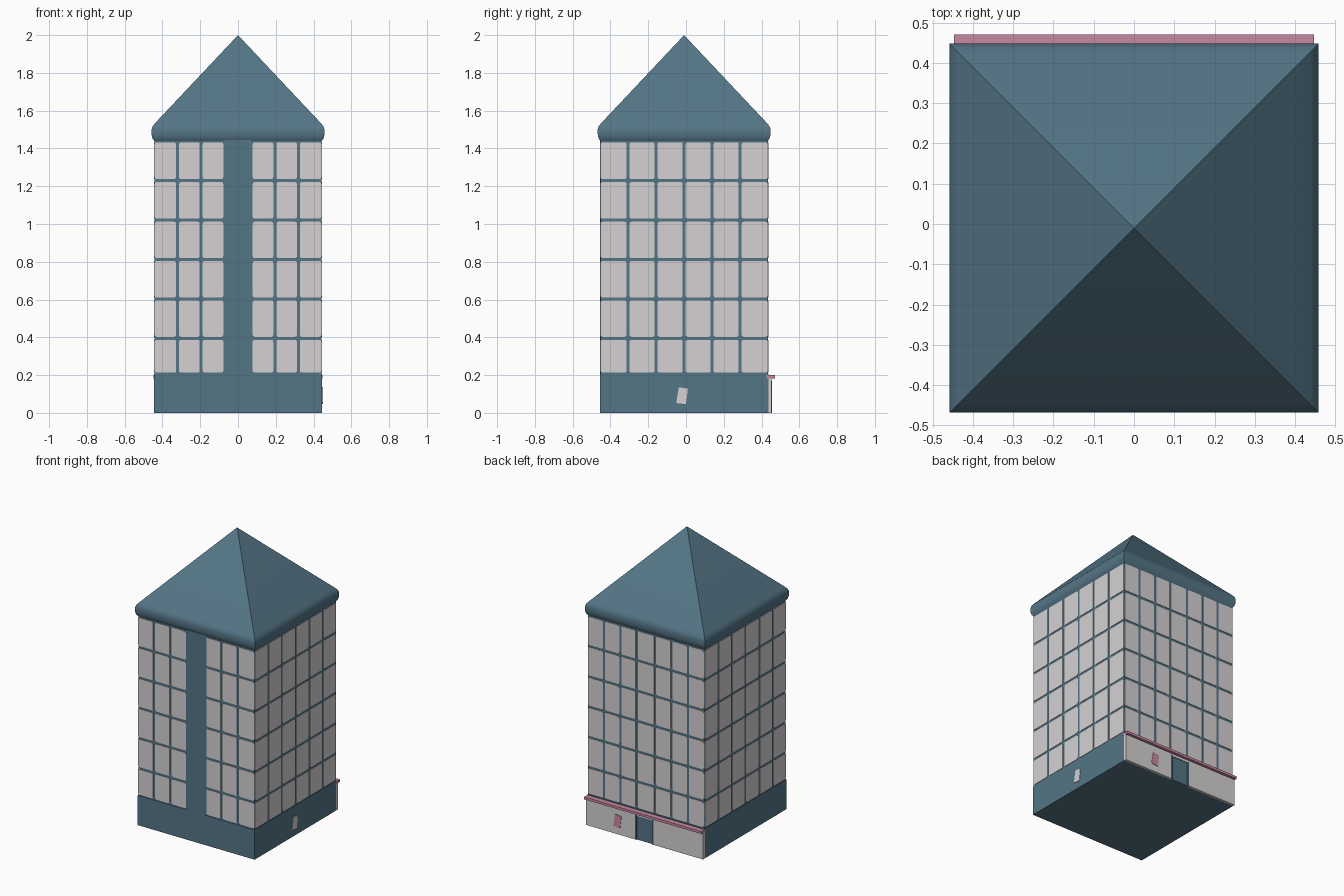
import bpy, bmesh, math
from mathutils import Vector

if "Cube" in bpy.data.objects:
    bpy.data.objects.remove(bpy.data.objects["Cube"])

CY = -0.01          # tower centre in y
H = 0.443           # half width of the wall core
Z0, Z1 = 0.205, 1.44


def mat(name, c):
    m = bpy.data.materials.new(name)
    m.diffuse_color = (*c, 1)
    m.use_nodes = True
    m.node_tree.nodes["Principled BSDF"].inputs["Base Color"].default_value = m.diffuse_color
    return m


TEAL = mat("slate teal", (0.09, 0.18, 0.24))
LIGHT = mat("pale grey", (0.67, 0.64, 0.65))
PINK = mat("dusty pink", (0.58, 0.25, 0.37))


def finish(bm, name, m):
    bmesh.ops.recalc_face_normals(bm, faces=bm.faces)
    me = bpy.data.meshes.new(name)
    bm.to_mesh(me)
    bm.free()
    me.materials.append(m)
    ob = bpy.data.objects.new(name, me)
    bpy.context.collection.objects.link(ob)
    return ob


def box(name, m, x0, x1, y0, y1, z0, z1):
    bm = bmesh.new()
    bmesh.ops.create_cube(bm, size=1)
    for v in bm.verts:
        v.co = Vector(((x0 + x1) / 2 + v.co.x * (x1 - x0),
                       (y0 + y1) / 2 + v.co.y * (y1 - y0),
                       (z0 + z1) / 2 + v.co.z * (z1 - z0)))
    return finish(bm, name, m)


def plate(bm, outline, place, depth):
    """Extruded flat plate; place(u, z, d) maps wall coordinates to space."""
    a = [bm.verts.new(place(u, z, 0)) for u, z in outline]
    b = [bm.verts.new(place(u, z, depth)) for u, z in outline]
    bm.faces.new(b)
    bm.faces.new(a[::-1])
    n = len(a)
    for i in range(n):
        bm.faces.new((a[i], a[(i + 1) % n], b[(i + 1) % n], b[i]))


def rounded(u0, u1, z0, z1, r, seg=3):
    pts = []
    for k, (cu, cz) in enumerate(((u1 - r, z1 - r), (u0 + r, z1 - r),
                                  (u0 + r, z0 + r), (u1 - r, z0 + r))):
        for s in range(seg + 1):
            t = math.pi / 2 * (k + s / seg)
            pts.append((cu + r * math.cos(t), cz + r * math.sin(t)))
    return pts


# walls: map (u along wall, z, outward offset) to space
def wall(quarter):
    c, s = math.cos(quarter * math.pi / 2), math.sin(quarter * math.pi / 2)

    def place(u, z, d):
        x, y = u, -(H + d)
        return (c * x - s * y, s * x + c * y + CY, z)
    return place


# solid tower and ground floor
box("tower_core", TEAL, -H, H, CY - H, CY + H, Z0, 1.46)
box("ground_floor", TEAL, -0.446, 0.446, CY - 0.446, CY + 0.446, 0, Z0)
box("front_centre_strip", TEAL, -0.07, 0.07, CY - 0.446, CY - H + 0.01, Z0, 1.45)

# window grids with rounded panes
E = 0.445
three = [-E, -0.32, -0.195, -0.07]
front = list(zip(three, three[1:])) + [(-b, -a) for a, b in zip(three, three[1:])]
side = [(-E + 2 * E * i / 6, -E + 2 * E * (i + 1) / 6) for i in range(6)]
rows = [Z0, 0.395, 0.603, 0.812, 1.02, 1.23, Z1]
G = 0.008
for q, (name, cols) in enumerate((("front_windows", front), ("right_windows", side),
                                  ("back_windows", front + [(-0.07, 0.07)]),
                                  ("left_windows", side))):
    bm = bmesh.new()
    for u0, u1 in cols:
        for z0, z1 in zip(rows, rows[1:]):
            a = u0 + (0.004 if u0 == -E else G)
            b = u1 - (0.004 if u1 > E - 1e-4 else G)
            plate(bm, rounded(a, b, z0 + G, z1 - G, 0.010), wall(q), 0.003)
    finish(bm, name, LIGHT)

# roof: rounded eave rising to a pyramid
profile = [(0.44, 1.435), (0.452, 1.452), (0.457, 1.47), (0.458, 1.50),
           (0.452, 1.518), (0.438, 1.535)]
bm = bmesh.new()
rings = [[bm.verts.new((sx * r, sy * r + CY, z))
          for sx, sy in ((-1, -1), (1, -1), (1, 1), (-1, 1))] for r, z in profile]
bm.faces.new(rings[0][::-1])
for a, b in zip(rings, rings[1:]):
    for i in range(4):
        j = (i + 1) % 4
        bm.faces.new((a[i], a[j], b[j], b[i]))
apex = bm.verts.new((0, CY, 2.0))
for i in range(4):
    bm.faces.new((rings[-1][i], rings[-1][(i + 1) % 4], apex))
roof = finish(bm, "roof", TEAL)
bpy.context.view_layer.objects.active = roof
roof.select_set(True)
bpy.ops.object.shade_smooth_by_angle(angle=math.radians(35))

# shopfront on the back: two pale panels, door between, pink ledge above
YB = CY + 0.44
for n, s in (("left", 1), ("right", -1)):
    x0, x1 = sorted((s * 0.066, s * 0.446))
    box("shopfront_panel_" + n, LIGHT, x0, x1, YB, 0.452, 0, 0.183)
box("shop_door_head", LIGHT, -0.066, 0.066, YB, 0.452, 0.165, 0.183)
box("shop_door", TEAL, -0.066, 0.066, YB, 0.446, 0, 0.165)
for x in (-0.066, 0.066):
    box("door_post", TEAL, x - 0.004, x + 0.004, YB, 0.454, 0, 0.17)
box("shop_ledge", PINK, -0.447, 0.447, YB - 0.005, 0.471, 0.183, 0.20)

# plain tilted posters on the shopfront and on the right wall
quad = [(-0.032, 0.052), (0.020, 0.046), (0.030, 0.128), (-0.018, 0.136)]
bm = bmesh.new()
plate(bm, [(u - 0.01, z) for u, z in quad], wall(1), 0.006)
finish(bm, "side_poster", LIGHT)
bm = bmesh.new()
plate(bm, [(u - 0.205, z) for u, z in quad], wall(2), 0.0215)
for v in bm.verts:
    v.co.y = max(v.co.y, 0.449)
finish(bm, "shop_poster", PINK)
